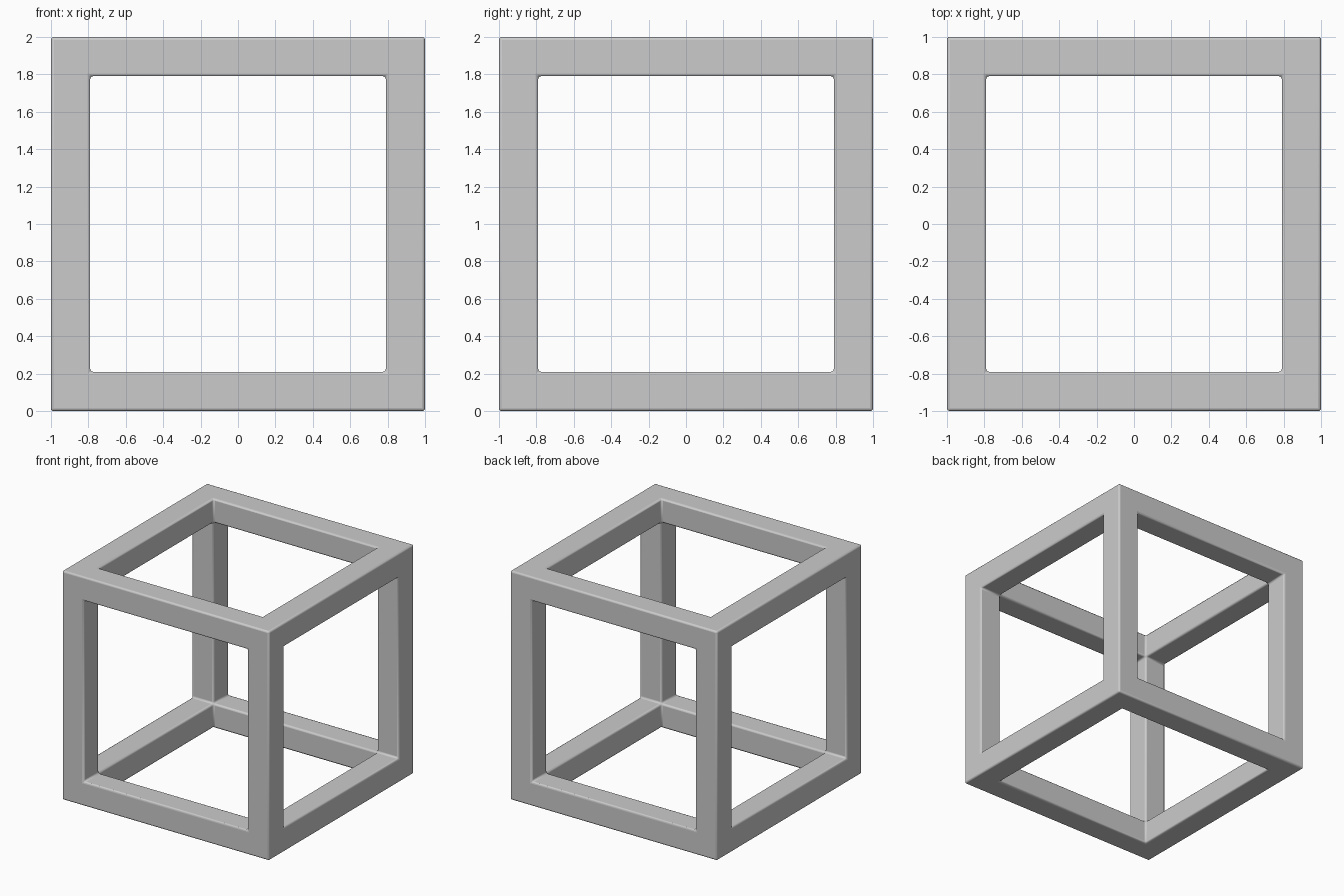
import bpy, bmesh, math

if "Cube" in bpy.data.objects:
    bpy.data.objects.remove(bpy.data.objects["Cube"])

BAR = 0.21      # bar thickness
BEVEL = 0.015   # softened edges

# Cube whose six faces are inset and pushed inward into open windows
bm = bmesh.new()
bmesh.ops.create_cube(bm, size=2.0)
windows = list(bm.faces)
bmesh.ops.inset_individual(bm, faces=windows, thickness=BAR, use_even_offset=True)
for face in windows:
    direction = face.normal.copy()
    new = bmesh.ops.extrude_discrete_faces(bm, faces=[face])["faces"][0]
    bmesh.ops.translate(bm, verts=new.verts, vec=-direction * BAR)
    bmesh.ops.delete(bm, geom=[new], context='FACES_ONLY')

# Weld the window walls together at the inner corners
bmesh.ops.remove_doubles(bm, verts=bm.verts, dist=0.001)
bmesh.ops.recalc_face_normals(bm, faces=bm.faces)
bmesh.ops.translate(bm, verts=bm.verts, vec=(0, 0, 1))

mesh = bpy.data.meshes.new("cube_frame")
bm.to_mesh(mesh)
bm.free()
frame = bpy.data.objects.new("cube_frame", mesh)
bpy.context.collection.objects.link(frame)

# Rounded edges
bevel = frame.modifiers.new("soft_edges", 'BEVEL')
bevel.width = BEVEL
bevel.segments = 3
bevel.limit_method = 'ANGLE'
bevel.angle_limit = math.radians(30)

bpy.context.view_layer.objects.active = frame
frame.select_set(True)
bpy.ops.object.shade_smooth_by_angle(angle=math.radians(40))
bpy.ops.object.modifier_apply(modifier=bevel.name)
bpy.ops.object.shade_smooth_by_angle(angle=math.radians(40))
